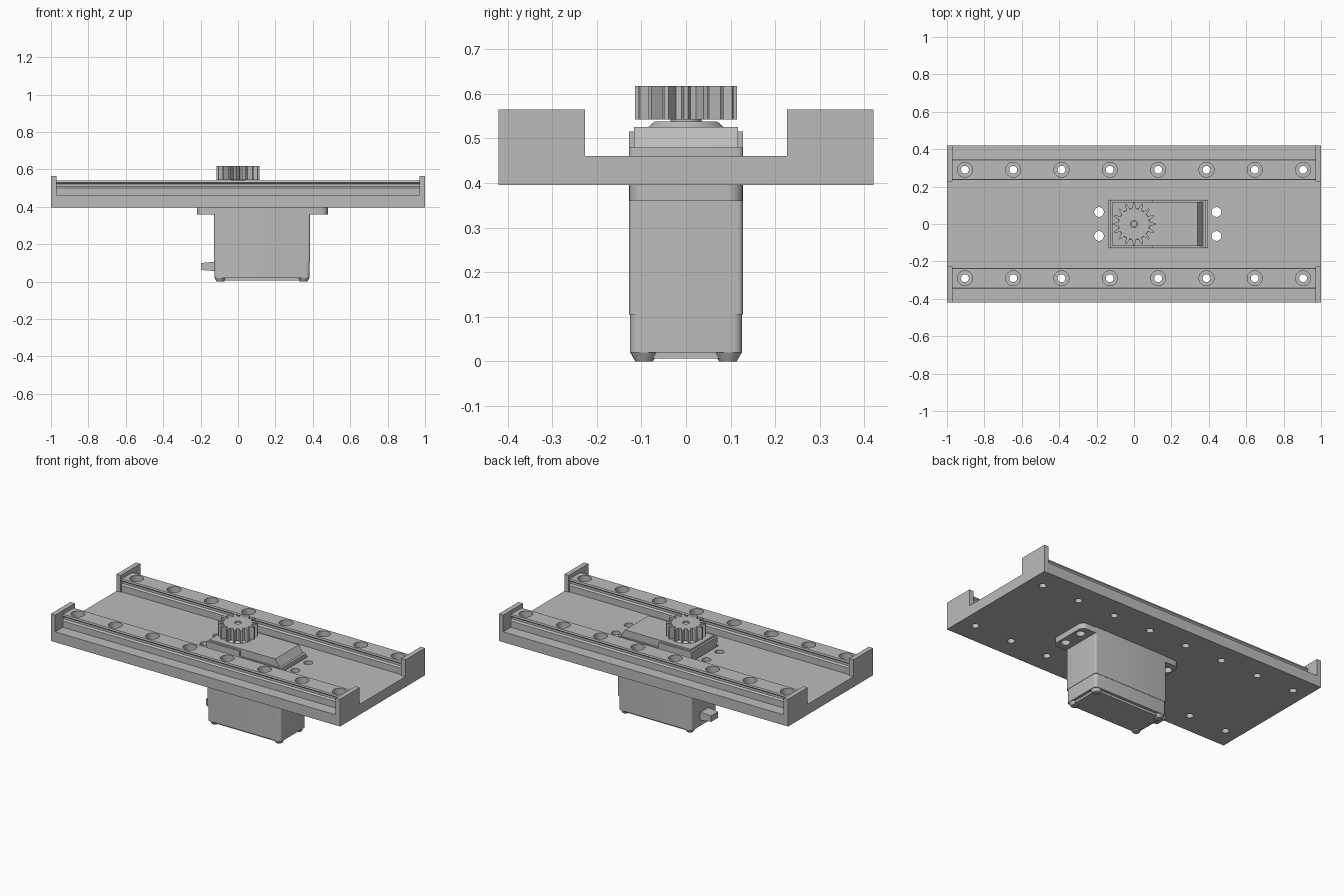
import bpy, bmesh, math
from mathutils import Matrix, Vector

if "Cube" in bpy.data.objects:
    bpy.data.objects.remove(bpy.data.objects["Cube"])

grey = bpy.data.materials.new("light grey")
grey.use_nodes = True
COLOR = (0.5, 0.5, 0.5, 1)
grey.diffuse_color = COLOR
grey.node_tree.nodes["Principled BSDF"].inputs["Base Color"].default_value = COLOR


def finish(bm, name):
    bmesh.ops.recalc_face_normals(bm, faces=bm.faces)
    mesh = bpy.data.meshes.new(name)
    bm.to_mesh(mesh)
    bm.free()
    mesh.materials.append(grey)
    obj = bpy.data.objects.new(name, mesh)
    bpy.context.collection.objects.link(obj)
    return obj


def add_box(bm, x, y, z):
    made = bmesh.ops.create_cube(bm, size=1)["verts"]
    for v in made:
        v.co = Vector([(r[0] + r[1]) / 2 + c * (r[1] - r[0]) for r, c in zip((x, y, z), v.co)])
    return made


def add_cylinder(bm, x, y, r, z, top=None, sides=32):
    bmesh.ops.create_cone(bm, cap_ends=True, segments=sides, radius1=r,
                          radius2=r if top is None else top, depth=z[1] - z[0],
                          matrix=Matrix.Translation((x, y, (z[0] + z[1]) / 2)))


def prism(bm, points, vec):
    face = bm.faces.new([bm.verts.new(p) for p in points])
    new = bmesh.ops.extrude_face_region(bm, geom=[face])["geom"]
    verts = [g for g in new if isinstance(g, bmesh.types.BMVert)]
    bmesh.ops.translate(bm, verts=verts, vec=vec)


def box(name, x, y, z, round_corners=0):
    bm = bmesh.new()
    add_box(bm, x, y, z)
    if round_corners:
        upright = [e for e in bm.edges if abs(e.verts[0].co.z - e.verts[1].co.z) > 1e-4]
        bmesh.ops.bevel(bm, geom=upright, offset=round_corners, segments=5,
                        profile=0.5, affect='EDGES')
    return finish(bm, name)


def cut(obj, cutter_bm):
    cutter = finish(cutter_bm, "cutter")
    cutter.hide_render = True
    mod = obj.modifiers.new("cut", 'BOOLEAN')
    mod.operation, mod.solver, mod.object = 'DIFFERENCE', 'EXACT', cutter
    bpy.context.view_layer.update()
    graph = bpy.context.evaluated_depsgraph_get()
    result = bpy.data.meshes.new_from_object(obj.evaluated_get(graph))
    obj.modifiers.clear()
    obj.data = result
    bpy.data.objects.remove(cutter)


RAIL_Y = 0.29
hole_xs = [-0.904 + 0.2583 * i for i in range(8)]
mount_holes = [(x, y) for x in (-0.187, 0.441) for y in (-0.064, 0.064)]

# Base plate with motor opening and bolt holes
plate = box("base_plate", (-1, 1), (-0.42, 0.42), (0.395, 0.46))
bm = bmesh.new()
add_box(bm, (-0.135, 0.392), (-0.132, 0.132), (0.3, 0.6))
for x, y in mount_holes:
    add_cylinder(bm, x, y, 0.026, (0.3, 0.6))
for x in hole_xs:
    for s in (-1, 1):
        add_cylinder(bm, x, s * RAIL_Y, 0.021, (0.3, 0.6))
cut(plate, bm)

# Rails with side grooves and counterbored holes, end stops
half = [(0.055, 0.46), (0.055, 0.5), (0.045, 0.508), (0.045, 0.522), (0.055, 0.53), (0.052, 0.54)]
section = half + [(-y, z) for y, z in reversed(half)]
for s, side in ((-1, "front"), (1, "back")):
    bm = bmesh.new()
    prism(bm, [(-0.97, s * RAIL_Y + y, z) for y, z in section], (1.94, 0, 0))
    rail = finish(bm, side + "_rail")
    for r, z in ((0.021, (0.4, 0.6)), (0.04, (0.495, 0.6))):
        bm = bmesh.new()
        for x in hole_xs:
            add_cylinder(bm, x, s * RAIL_Y, r, z)
        cut(rail, bm)
    for e, end in ((-1, "left"), (1, "right")):
        box(side + "_end_stop_" + ("minus" if e < 0 else "plus"),
            sorted((e * 0.97, e)), sorted((s * 0.227, s * 0.42)), (0.46, 0.565))

# Motor body and mounting flange
box("motor_body", (-0.128, 0.385), (-0.128, 0.128), (0.105, 0.48), 0.012)
flange = box("mounting_flange", (-0.22, 0.48), (-0.128, 0.128), (0.36, 0.395), 0.035)
bm = bmesh.new()
for x, y in mount_holes:
    add_cylinder(bm, x, y, 0.026, (0.3, 0.6))
cut(flange, bm)

# Lower case, recessed floor and rounded corner feet
box("lower_case", (-0.126, 0.383), (-0.126, 0.126), (0.02, 0.105), 0.02)
box("floor_panel", (-0.108, 0.365), (-0.108, 0.108), (0.006, 0.02))
bm = bmesh.new()
for x in (-0.094, 0.351):
    for y in (-0.094, 0.094):
        add_cylinder(bm, x, y, 0.02, (0, 0.02), top=0.031)
finish(bm, "corner_feet")

# Upper cover sloping down at the far end, with raised side lips
bm = bmesh.new()
cover = [(-0.115, 0.48), (-0.115, 0.525), (0.34, 0.525), (0.37, 0.48)]
prism(bm, [(x, -0.117, z) for x, z in cover], (0, 0.234, 0))
finish(bm, "motor_cover")
bm = bmesh.new()
for s in (-1, 1):
    add_box(bm, (-0.128, 0.1), sorted((s * 0.115, s * 0.128)), (0.48, 0.515))
add_box(bm, (-0.128, -0.112), (-0.128, 0.128), (0.48, 0.515))
finish(bm, "cover_lips")

# Output boss and shaft
bm = bmesh.new()
add_cylinder(bm, 0, 0, 0.085, (0.525, 0.538), top=0.07, sides=48)
finish(bm, "output_boss")
bm = bmesh.new()
add_cylinder(bm, 0, 0, 0.035, (0.535, 0.545))
add_cylinder(bm, 0, 0, 0.016, (0.54, 0.612))
finish(bm, "output_shaft")

# Spur gear with tapered teeth
TEETH = 16
profile = []
for i in range(TEETH):
    for r, a in ((0.083, -0.31), (0.098, -0.2), (0.114, -0.1),
                 (0.114, 0.1), (0.098, 0.2), (0.083, 0.31)):
        t = 2 * math.pi * (i + a) / TEETH
        profile.append((r * math.cos(t), r * math.sin(t), 0.542))
bm = bmesh.new()
prism(bm, profile, (0, 0, 0.076))
gear = finish(bm, "spur_gear")
bm = bmesh.new()
add_cylinder(bm, 0, 0, 0.02, (0.5, 0.7))
cut(gear, bm)

# Tapered cable outlet
bm = bmesh.new()
for v in add_box(bm, (-0.198, -0.12), (-0.04, 0.04), (0.056, 0.106)):
    if v.co.x < -0.15:
        v.co.z = 0.081 + (v.co.z - 0.081) * 0.75
        v.co.y *= 0.85
finish(bm, "cable_outlet")

# Smooth round parts while keeping hard edges
for obj in bpy.data.objects:
    obj.select_set(obj.type == 'MESH')
    if obj.type == 'MESH':
        bpy.context.view_layer.objects.active = obj
bpy.ops.object.shade_smooth_by_angle(angle=math.radians(30))
